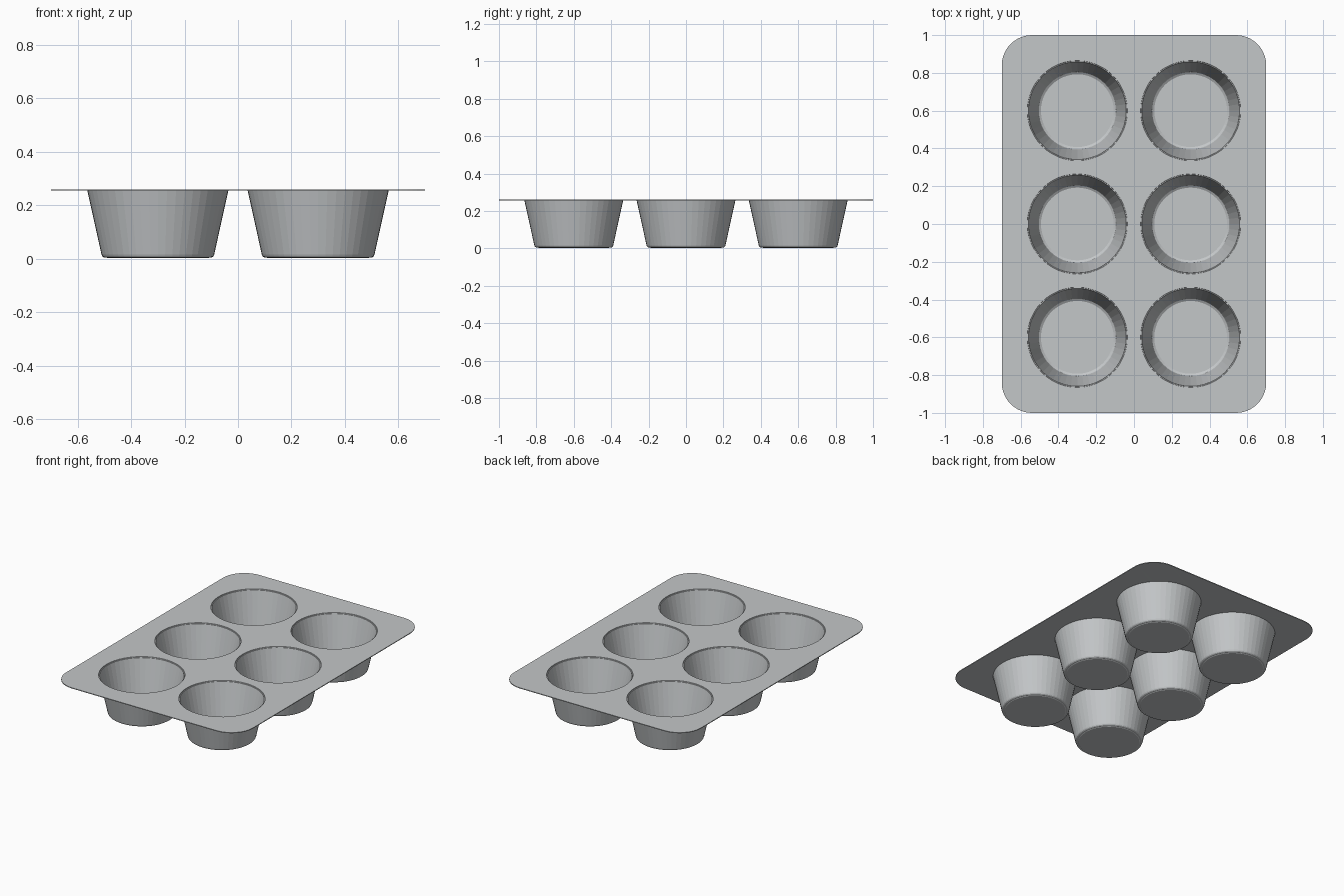
import bpy, bmesh, math
from mathutils import Vector

cube = bpy.data.objects.get("Cube")
if cube:
    bpy.data.objects.remove(cube, do_unlink=True)

TOP = 0.26
WALL = 0.005
SIDES = 48

# Brushed grey metal
metal = bpy.data.materials.new("grey_metal")
metal.use_nodes = True
colour = (0.55, 0.57, 0.58, 1)
metal.diffuse_color = colour
metal.node_tree.nodes["Principled BSDF"].inputs["Base Color"].default_value = colour


def ring(bm, cx, cy, r, z):
    angles = [2 * math.pi * i / SIDES for i in range(SIDES)]
    return [bm.verts.new((cx + r * math.cos(a), cy + r * math.sin(a), z)) for a in angles]


def loop_edges(bm, verts):
    return [bm.edges.new((v, verts[i - 1])) for i, v in enumerate(verts)]


def rounded_outline(bm, half_x, half_y, r, steps=10):
    verts = []
    for k, (sx, sy) in enumerate([(1, 1), (-1, 1), (-1, -1), (1, -1)]):
        for i in range(steps + 1):
            a = math.pi / 2 * (k + i / steps)
            verts.append(bm.verts.new((sx * (half_x - r) + r * math.cos(a),
                                       sy * (half_y - r) + r * math.sin(a), TOP)))
    return verts


bm = bmesh.new()

# Flat tray sheet with a round opening for each cup
edges = loop_edges(bm, rounded_outline(bm, 0.7, 1.0, 0.16))
centres = [(x, y) for x in (-0.3, 0.3) for y in (-0.6, 0, 0.6)]
rims = []
for cx, cy in centres:
    rim = ring(bm, cx, cy, 0.265, TOP)
    rims.append(rim)
    edges += loop_edges(bm, rim)
bmesh.ops.triangle_fill(bm, edges=edges, use_beauty=True, normal=Vector((0, 0, 1)))
for f in bm.faces:
    f.normal_update()
    if f.normal.z < 0:
        f.normal_flip()

# Tapered cups hanging from the openings, with a small chamfer at the floor
for (cx, cy), upper in zip(centres, rims):
    for r, z in [(0.211, 0.016), (0.208, 0.009), (0.202, WALL)]:
        lower = ring(bm, cx, cy, r, z)
        for i in range(SIDES):
            bm.faces.new((upper[i], upper[i - 1], lower[i - 1], lower[i]))
        upper = lower
    bm.faces.new(upper)

mesh = bpy.data.meshes.new("baking_tray")
bm.to_mesh(mesh)
bm.free()
mesh.materials.append(metal)
tray = bpy.data.objects.new("baking_tray", mesh)
bpy.context.collection.objects.link(tray)

# Thin sheet thickness added beneath the upper surface
shell = tray.modifiers.new("sheet_thickness", "SOLIDIFY")
shell.thickness = WALL
shell.offset = -1
shell.use_even_offset = True
